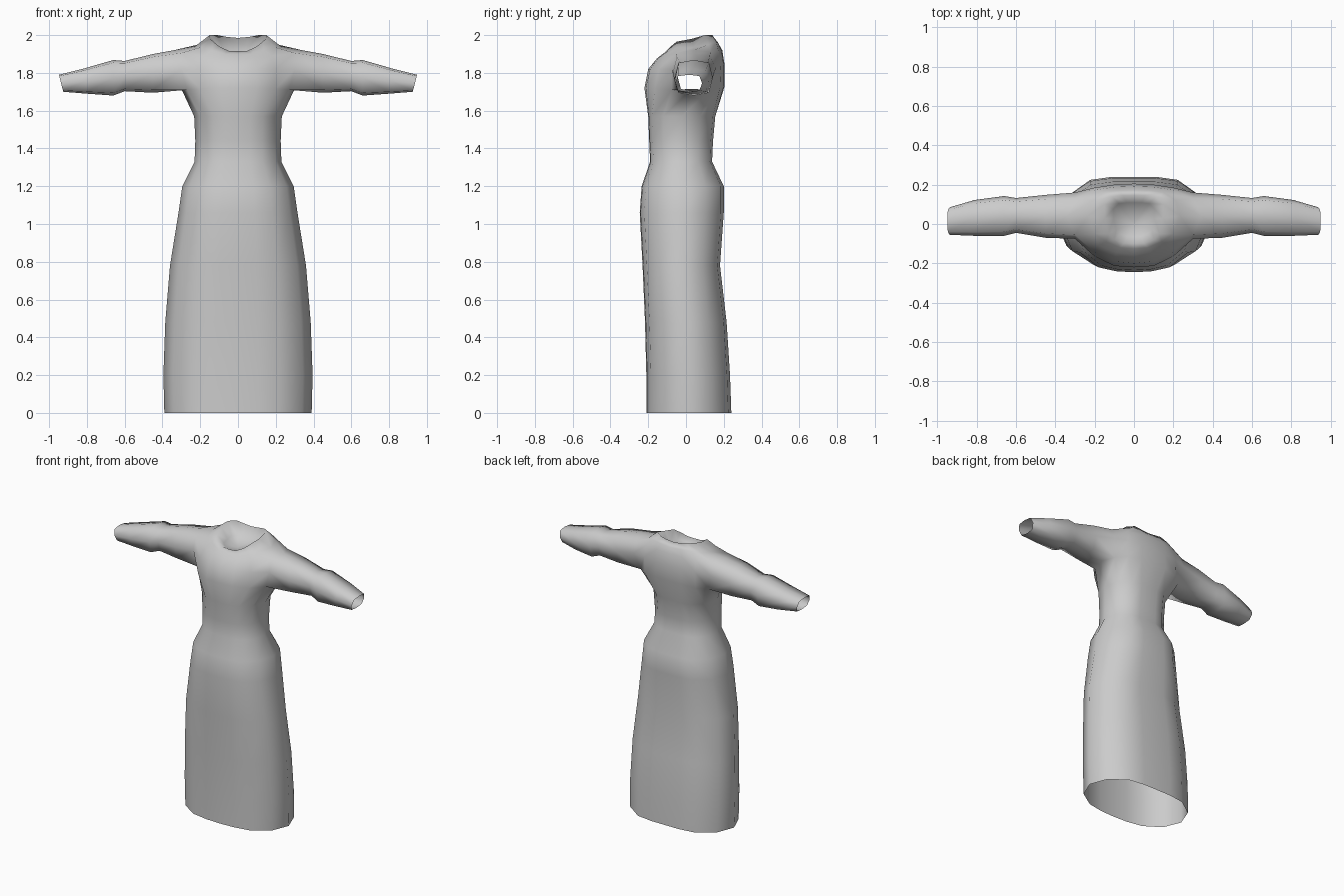
import bpy, bmesh
from mathutils import Vector

if "Cube" in bpy.data.objects:
    bpy.data.objects.remove(bpy.data.objects["Cube"])

grey = bpy.data.materials.new("plain grey cloth")
grey.diffuse_color = (0.6, 0.6, 0.6, 1)
grey.use_nodes = True
grey.node_tree.nodes["Principled BSDF"].inputs["Base Color"].default_value = grey.diffuse_color

# Half cross-section, from front centre round the side to back centre
SECTION = [(0, -1), (.28, -.98), (.57, -.89), (.87, -.55), (1, 0),
           (.88, .55), (.57, .93), (.28, 1), (0, 1)]

# Skirt and waist: height, half width, front y, back y
SKIRT = [(0, .39, -.21, .24), (.2, .395, -.21, .233), (.48, .385, -.217, .215),
         (.78, .36, -.23, .18), (1.06, .315, -.245, .2), (1.2, .295, -.235, .2),
         (1.33, .23, -.19, .138), (1.44, .226, -.195, .143), (1.57, .232, -.2, .155)]

# Bodice half rings: armhole bottom, middle and top, then shoulder and collar
BODICE = [
    [(0, -.22, 1.72), (.1, -.213, 1.72), (.2, -.165, 1.715), (.27, -.075, 1.71), (.3, .03, 1.715),
     (.27, .125, 1.71), (.2, .18, 1.72), (.1, .2, 1.73), (0, .205, 1.73)],
    [(0, -.2, 1.82), (.1, -.19, 1.82), (.2, -.145, 1.82), (.3, -.075, 1.82), (.33, .03, 1.82),
     (.3, .16, 1.83), (.2, .185, 1.84), (.1, .2, 1.84), (0, .205, 1.84)],
    [(0, -.155, 1.875), (.09, -.145, 1.88), (.18, -.11, 1.89), (.3, -.055, 1.905), (.34, .04, 1.92),
     (.3, .13, 1.91), (.2, .172, 1.915), (.1, .188, 1.92), (0, .192, 1.92)],
    [(0, -.125, 1.9), (.07, -.12, 1.9), (.14, -.09, 1.92), (.2, -.05, 1.935), (.235, .04, 1.935),
     (.21, .12, 1.95), (.15, .16, 1.965), (.08, .17, 1.96), (0, .172, 1.955)]]
COLLAR = [(0, -.1, 1.915), (.05, -.098, 1.917), (.1, -.08, 1.94), (.13, -.05, 1.965), (.147, .03, 1.98),
          (.15, .1, 2.0), (.11, .14, 2.0), (.055, .146, 1.99), (0, .146, 1.985)]

# Sleeve: top x, bottom x, top z, bottom z, front y, back y
SLEEVE = [(.45, .45, 1.9, 1.695, -.07, .148), (.6, .6, 1.863, 1.703, -.045, .132),
          (.66, .66, 1.868, 1.68, -.06, .142), (.82, .8, 1.822, 1.69, -.06, .122),
          (.948, .925, 1.79, 1.7, -.055, .085)]
# Eight corners round a sleeve: y and z fractions
AROUND = [(-.8, -.85), (0, -1), (.8, -.85), (1, 0), (.8, .85), (0, 1), (-.8, .85), (-1, 0)]

bm = bmesh.new()


def ring(points):
    return [bm.verts.new(p) for p in points]


def bridge(a, b, closed=False, skip=()):
    n = len(a)
    for i in range(n if closed else n - 1):
        if i not in skip:
            j = (i + 1) % n
            bm.faces.new((a[i], a[j], b[j], b[i]))


# Skirt and bodice, leaving the armhole open
rings = []
for z, w, f, b in SKIRT:
    rings.append(ring([(u * w, (f + b) / 2 + v * (b - f) / 2, z) for u, v in SECTION]))
hem_count = len(rings)
rings += [ring(r) for r in BODICE] + [ring(COLLAR)]
for k in range(len(rings) - 1):
    bridge(rings[k], rings[k + 1], skip=(3, 4) if k in (hem_count, hem_count + 1) else ())

# Sleeve running out from the armhole
low, mid, top = rings[hem_count:hem_count + 3]
previous = [low[3], low[4], low[5], mid[5], top[5], top[4], top[3], mid[3]]
for xt, xb, zt, zb, f, b in SLEEVE:
    pts = []
    for v, h in AROUND:
        t = (h + 1) / 2
        pts.append((xb + (xt - xb) * t, (f + b) / 2 + v * (b - f) / 2, zb + (zt - zb) * t))
    current = ring(pts)
    bridge(previous, current, closed=True)
    previous = current
bm.verts.remove(mid[4])

# Hollow neck lining inside the collar
centre = Vector((0, .02, 0))
lining = []
for p in COLLAR:
    q = centre + (Vector(p) - centre) * .7
    lining.append((q.x, q.y, 1.895 + (p[2] - 1.915) * .25))
inner = ring(lining)
bridge(rings[-1], inner)
floor = bm.verts.new((0, .0, 1.89))
for i in range(8):
    bm.faces.new((inner[i], inner[i + 1], floor))

# Mirror to the other side and weld the centre line
bmesh.ops.mirror(bm, geom=bm.verts[:] + bm.edges[:] + bm.faces[:], axis='X', merge_dist=.0005)
bmesh.ops.remove_doubles(bm, verts=bm.verts[:], dist=.0005)
bmesh.ops.recalc_face_normals(bm, faces=bm.faces[:])
for face in bm.faces:
    face.smooth = True

mesh = bpy.data.meshes.new("long_dress")
bm.to_mesh(mesh)
bm.free()
mesh.materials.append(grey)
dress = bpy.data.objects.new("long_dress", mesh)
bpy.context.collection.objects.link(dress)
